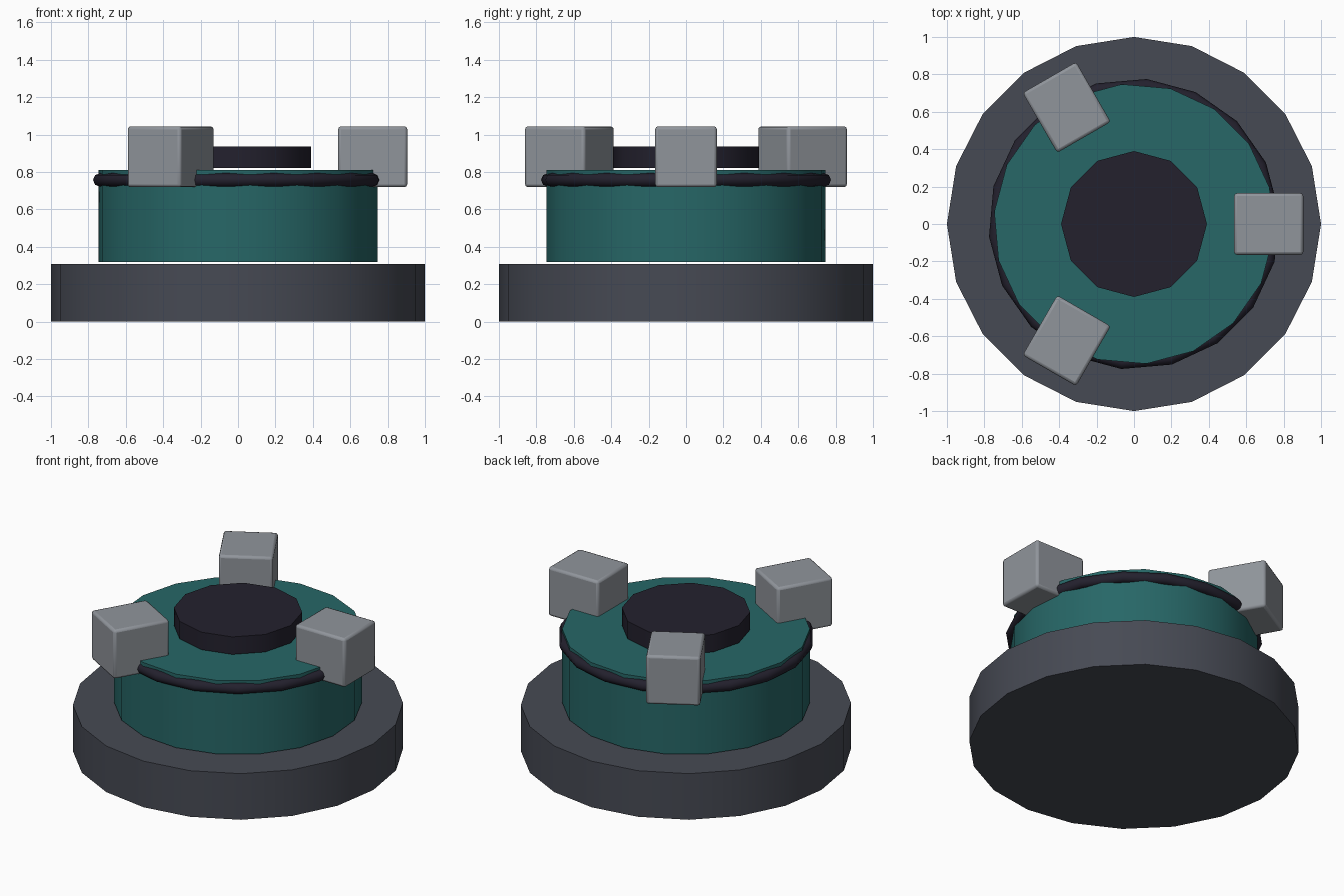
import bpy, math

if "Cube" in bpy.data.objects:
    bpy.data.objects.remove(bpy.data.objects["Cube"])


def material(name, rgb):
    m = bpy.data.materials.new(name)
    m.diffuse_color = (*rgb, 1)
    m.use_nodes = True
    m.node_tree.nodes["Principled BSDF"].inputs["Base Color"].default_value = m.diffuse_color
    return m


slate = material("slate grey", (0.062, 0.068, 0.088))
teal = material("deep teal", (0.020, 0.135, 0.135))
dark = material("dark navy", (0.017, 0.015, 0.027))
silver = material("silver grey", (0.28, 0.30, 0.33))


def finish(name, mat, angle=40):
    ob = bpy.context.object
    ob.name = name
    ob.data.materials.append(mat)
    bpy.ops.object.shade_smooth_by_angle(angle=math.radians(angle))
    return ob


def disc(name, mat, radius, z0, z1, sides, turn=0.0):
    bpy.ops.mesh.primitive_cylinder_add(
        vertices=sides, radius=radius, depth=z1 - z0,
        location=(0, 0, (z0 + z1) / 2), rotation=(0, 0, turn))
    return finish(name, mat)


# Stacked round body
disc("base", slate, 1.0, 0.0, 0.308, 20)
disc("drum", teal, 0.75, 0.318, 0.81, 18, math.radians(5))
disc("top_cap", dark, 0.39, 0.82, 0.937, 12)

# Thin ring round the upper edge of the drum
bpy.ops.mesh.primitive_torus_add(
    major_segments=18, minor_segments=8, major_radius=0.742,
    minor_radius=0.036, location=(0, 0, 0.757),
    rotation=(0, 0, math.radians(5)))
finish("rim_ring", dark, 60)

# Three softened blocks spaced evenly round the rim
for i in range(3):
    a = math.tau * i / 3
    bpy.ops.mesh.primitive_cube_add(
        size=1, location=(0.72 * math.cos(a), 0.72 * math.sin(a), 0.881),
        rotation=(0, 0, a))
    bpy.context.object.scale = (0.37, 0.33, 0.326)
    bpy.ops.object.transform_apply(location=False, rotation=False, scale=True)
    block = finish(f"rim_block_{i + 1}", silver, 50)
    bevel = block.modifiers.new("soft edges", "BEVEL")
    bevel.width = 0.016
    bevel.segments = 2
